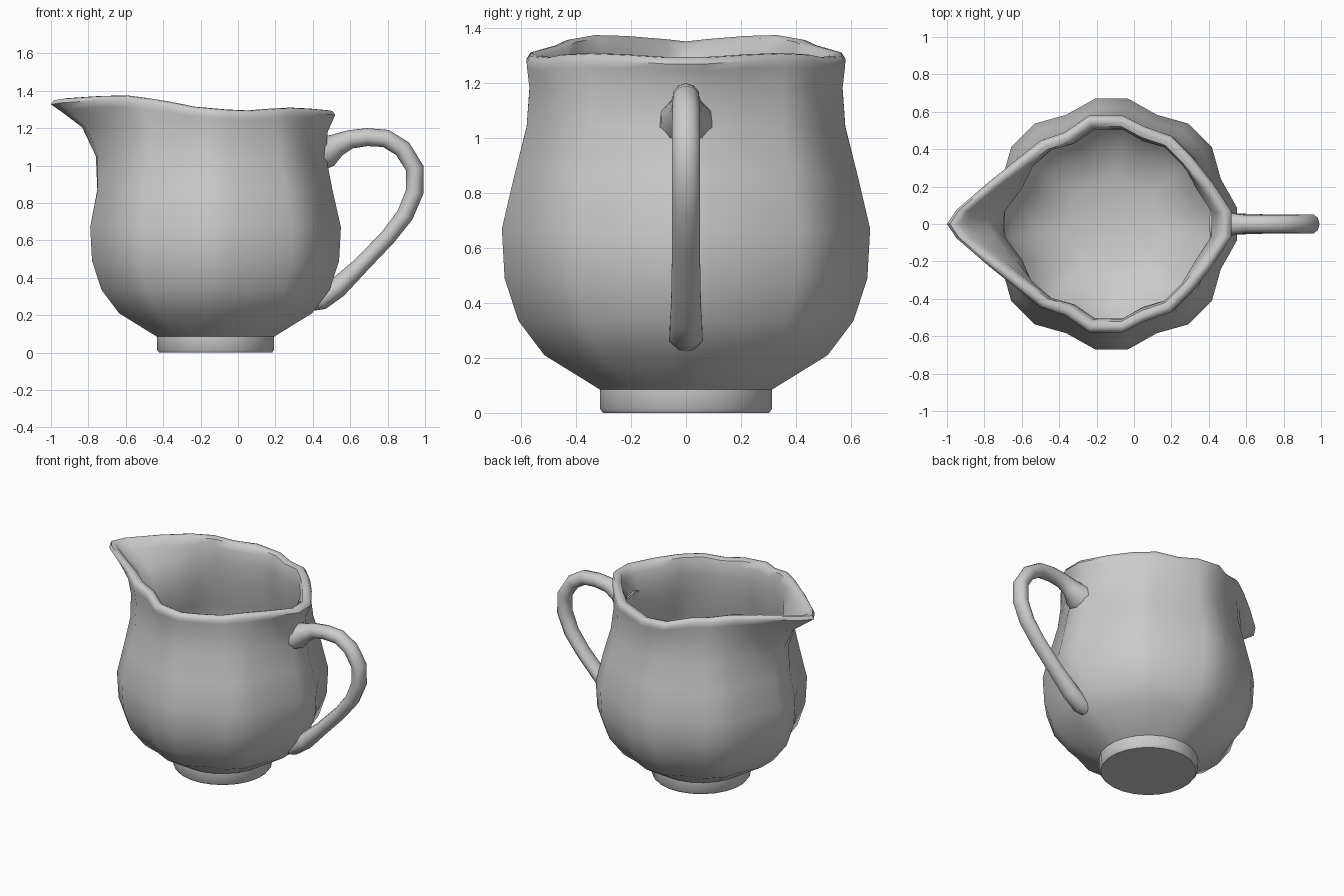
import bpy, bmesh, math
from mathutils import Vector

cube = bpy.data.objects.get("Cube")
if cube:
    bpy.data.objects.remove(cube, do_unlink=True)

GREY = (0.6, 0.6, 0.6, 1)
clay = bpy.data.materials.new("grey_ceramic")
clay.use_nodes = True
clay.diffuse_color = GREY
clay.node_tree.nodes["Principled BSDF"].inputs["Base Color"].default_value = GREY


def loft(name, rings):
    """Skin closed rings of equal length and cap both ends."""
    bm = bmesh.new()
    rows = [[bm.verts.new(p) for p in ring] for ring in rings]
    n = len(rows[0])
    for a, b in zip(rows, rows[1:]):
        for i in range(n):
            j = (i + 1) % n
            bm.faces.new((a[i], a[j], b[j], b[i]))
    bm.faces.new(rows[0][::-1])
    bm.faces.new(rows[-1])
    bmesh.ops.recalc_face_normals(bm, faces=bm.faces)
    mesh = bpy.data.meshes.new(name)
    bm.to_mesh(mesh)
    bm.free()
    obj = bpy.data.objects.new(name, mesh)
    bpy.context.collection.objects.link(obj)
    mesh.materials.append(clay)
    bpy.ops.object.select_all(action='DESELECT')
    obj.select_set(True)
    bpy.context.view_layer.objects.active = obj
    bpy.ops.object.shade_smooth_by_angle(angle=math.radians(50))
    return obj


# Half outline of the rim, from the handle round to the spout tip
CX = -0.12
RIM = [(.52, 0, 1.295), (.52, .07, 1.295), (.415, .23, 1.305), (.31, .36, 1.31),
       (.2, .47, 1.305), (.06, .52, 1.295), (-.06, .58, 1.3), (-.24, .58, 1.315),
       (-.37, .49, 1.34), (-.5, .445, 1.36), (-.62, .35, 1.375), (-.77, .23, 1.372),
       (-.95, .075, 1.36), (-1, 0, 1.352)]
ANGLES = [0] + [7.5 + 15 * i for i in range(12)] + [180]


def ring(z, radius, lobe=1.0, spout=0.0, inset=0.0):
    """Eight-lobed ring, blended towards the rim outline by the spout weight."""
    half = []
    for deg, (rx, ry, rz) in zip(ANGLES, RIM):
        a = math.radians(deg)
        r = radius
        if deg in (0, 180):
            r *= math.cos(math.radians(7.5))
        elif deg % 45 == 22.5:
            r *= 1 - .065 * lobe
        x = r * math.cos(a) * (1 - spout) + (rx - CX) * spout
        y = r * math.sin(a) * (1 - spout) + ry * spout
        k = 1 - inset / math.hypot(x, y)
        half.append((CX + x * k, y * k, z + (rz - 1.3) * spout))
    return half + [(x, -y, z) for x, y, z in half[-2:0:-1]]


# Jug body: foot, belly, neck, rolled rim, then the inner wall down to the floor
outer = [(0, .305, 0), (.015, .316, 0), (.085, .316, 0), (.21, .52, .8),
         (.335, .615), (.49, .666), (.67, .676), (.87, .63, 1, .03),
         (1.04, .585, 1, .2), (1.18, .565, 1, .48), (1.25, .57, 1, .85),
         (1.275, .57, 1, 1)]
lip = [(1.297, .57, 1, 1, .015), (1.3, .57, 1, 1, .035),
       (1.29, .57, 1, 1, .06), (1.25, .57, 1, .9, .07)]
inner = [(1.18, .565, 1, .5, .065), (1.04, .585, 1, .2, .06),
         (.87, .63, 1, .03, .06), (.67, .676, 1, 0, .06), (.49, .666, 1, 0, .06),
         (.335, .615, 1, 0, .07), (.22, .5, .8, 0, .08), (.13, .25, 0)]
loft("jug_body", [ring(*row) for row in outer + lip + inner])

# Handle: x, z, in-plane radius, sideways radius
PATH = [(.43, 1.06, .09, .105), (.475, 1.075, .085, .095), (.53, 1.11, .062, .06),
        (.6, 1.14, .05, .05), (.69, 1.152, .048, .05), (.79, 1.145, .048, .05),
        (.88, 1.09, .048, .052), (.945, .985, .048, .054), (.945, .86, .048, .054),
        (.893, .735, .046, .054), (.8, .615, .043, .054), (.65, .46, .045, .055),
        (.53, .345, .055, .06), (.44, .275, .05, .064), (.39, .25, .03, .045)]
SIDES = 10
rings = []
for i, (x, z, rn, ry) in enumerate(PATH):
    p, q = PATH[max(i - 1, 0)], PATH[min(i + 1, len(PATH) - 1)]
    t = Vector((q[0] - p[0], 0, q[1] - p[1])).normalized()
    normal = Vector((-t.z, 0, t.x))
    rings.append([Vector((x, 0, z)) + normal * rn * math.cos(a) + Vector((0, ry * math.sin(a), 0))
                  for a in (2 * math.pi * s / SIDES for s in range(SIDES))])
loft("handle", rings)
